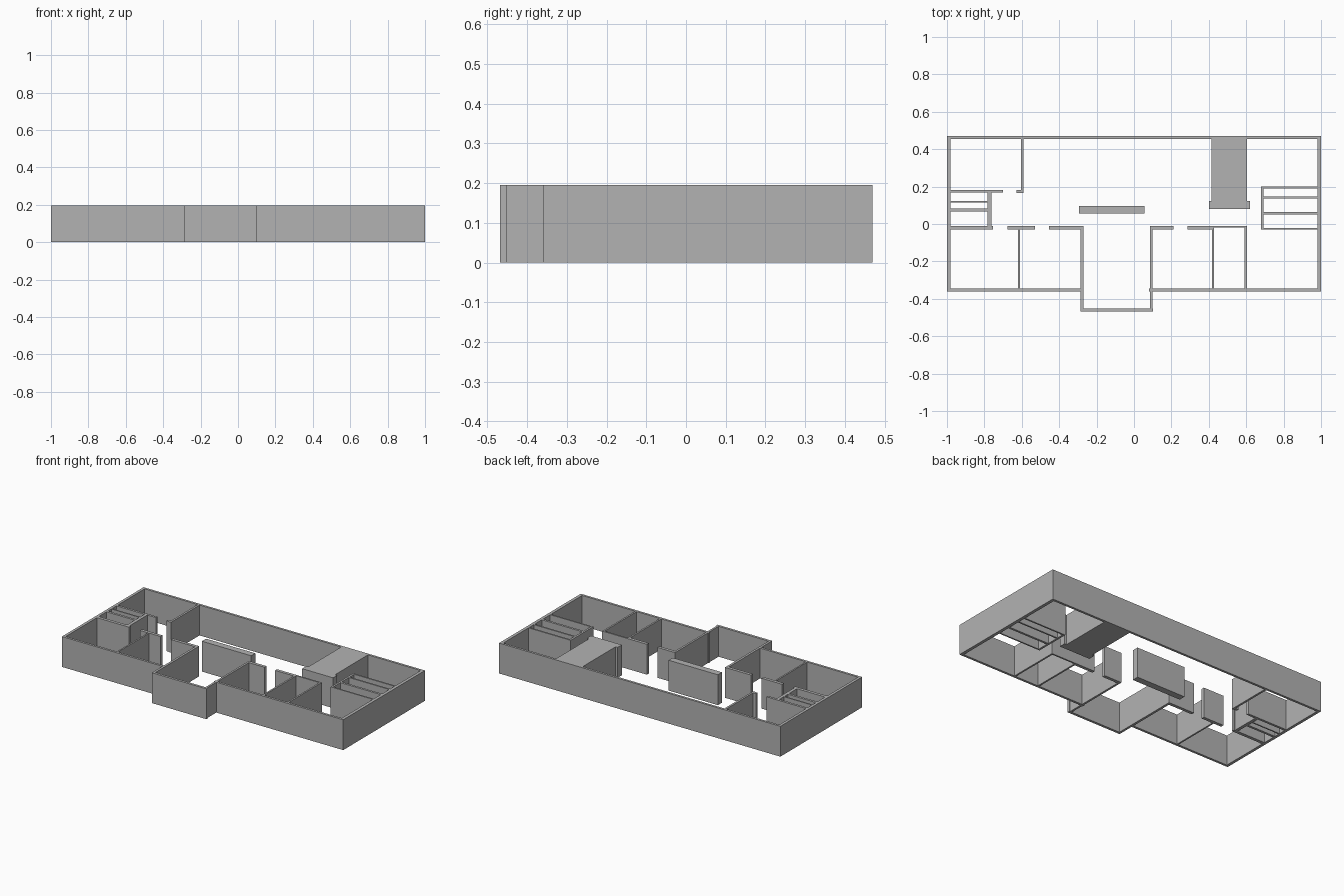
import bpy

cube = bpy.data.objects.get("Cube")
if cube:
    bpy.data.objects.remove(cube, do_unlink=True)

HEIGHT = 0.195

plaster = bpy.data.materials.new("plain grey")
plaster.use_nodes = True
GREY = (0.45, 0.45, 0.45, 1)
plaster.diffuse_color = GREY
plaster.node_tree.nodes["Principled BSDF"].inputs["Base Color"].default_value = GREY


def wall(name, x0, x1, y0, y1):
    """Full-height block standing on the ground."""
    bpy.ops.mesh.primitive_cube_add(size=1, location=((x0 + x1) / 2, (y0 + y1) / 2, HEIGHT / 2))
    ob = bpy.context.object
    ob.name = name
    ob.scale = (x1 - x0, y1 - y0, HEIGHT)
    bpy.ops.object.transform_apply(location=False, rotation=False, scale=True)
    ob.data.materials.append(plaster)


# Outer shell
wall("back_wall", -1, 1, 0.455, 0.47)
wall("west_wall", -1, -0.982, -0.36, 0.455)
wall("east_wall", 0.98, 1, -0.36, 0.455)
wall("front_wall_west", -0.982, -0.285, -0.36, -0.345)
wall("front_wall_east", 0.08, 0.98, -0.36, -0.345)

# Projecting front bay
wall("bay_front", -0.285, 0.102, -0.468, -0.452)
wall("bay_west", -0.285, -0.27, -0.452, -0.01)
wall("bay_east", 0.085, 0.098, -0.452, -0.01)

# Corridor wall segments with door gaps between them
for x0, x1 in ((-0.982, -0.755), (-0.675, -0.53), (-0.455, -0.285),
               (0.098, 0.21), (0.285, 0.42)):
    wall("corridor_wall", x0, x1, -0.03, -0.01)

# Front room partitions
wall("west_partition", -0.62, -0.61, -0.345, -0.03)
wall("cupboard_west", 0.417, 0.428, -0.345, -0.01)
wall("cupboard_east", 0.592, 0.603, -0.345, -0.01)
wall("cupboard_back", 0.428, 0.592, -0.02, -0.01)

# Back west room
wall("back_room_partition", -0.605, -0.592, 0.165, 0.455)
wall("back_room_front", -0.982, -0.70, 0.168, 0.183)
wall("door_stub", -0.627, -0.605, 0.167, 0.183)

# West closet
wall("west_closet_side", -0.782, -0.762, -0.01, 0.168)
wall("west_closet_divider", -0.982, -0.782, 0.116, 0.124)
wall("west_closet_divider", -0.982, -0.782, 0.068, 0.083)

# East closets
wall("east_closet_side", 0.68, 0.693, -0.03, 0.2)
for y0, y1 in ((-0.03, -0.021), (0.05, 0.064), (0.136, 0.146), (0.19, 0.2)):
    wall("east_closet_divider", 0.693, 0.98, y0, y1)

# Central island and solid block against the back wall
wall("island", -0.295, 0.055, 0.055, 0.097)
wall("solid_block", 0.415, 0.605, 0.122, 0.455)
wall("block_front", 0.40, 0.62, 0.08, 0.122)
